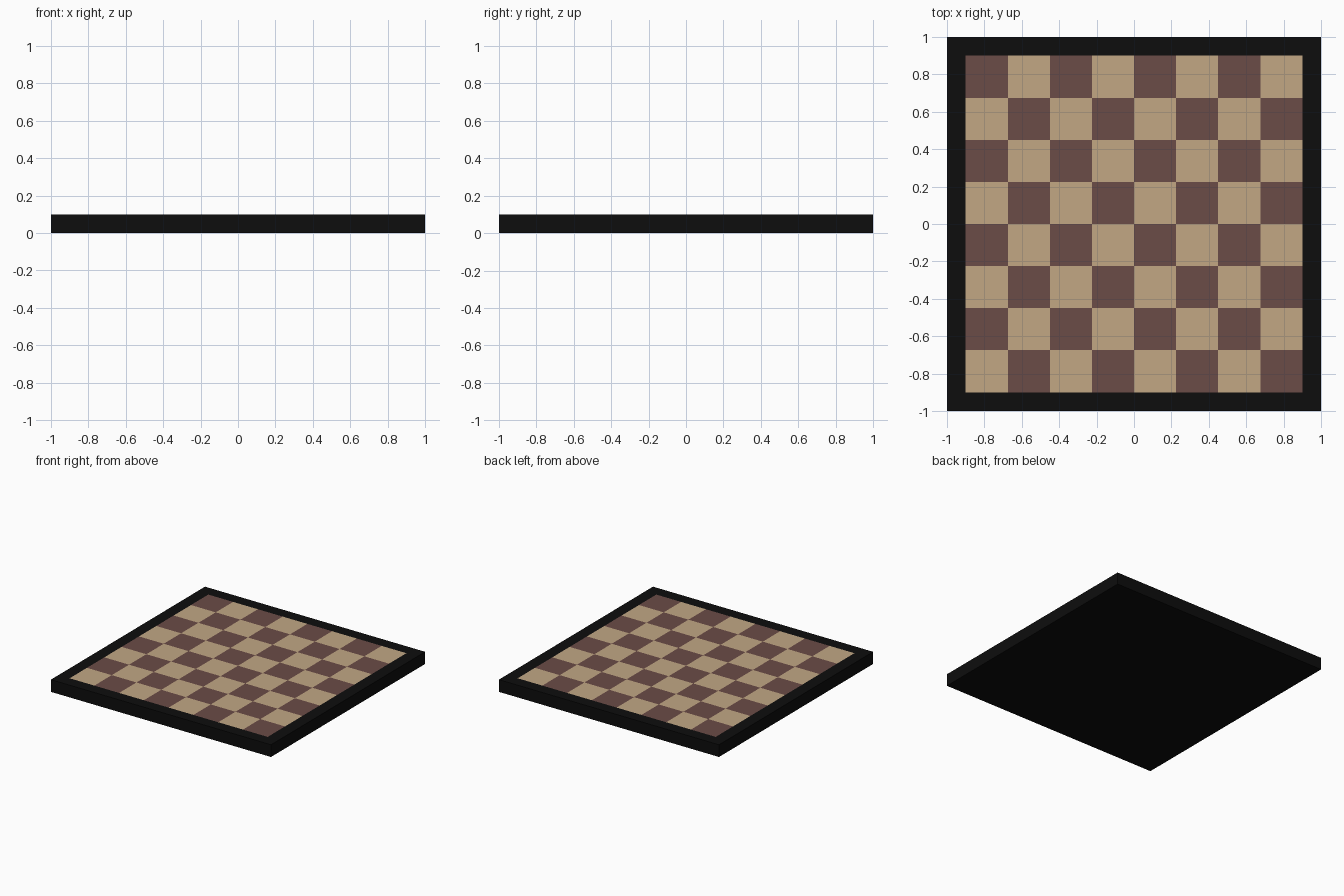
import bpy, bmesh, math

if "Cube" in bpy.data.objects:
    bpy.data.objects.remove(bpy.data.objects["Cube"])

HALF, THICK, BORDER, N = 1.0, 0.1, 0.1, 8


def material(name, rgb):
    m = bpy.data.materials.new(name)
    m.diffuse_color = (*rgb, 1)
    m.use_nodes = True
    m.node_tree.nodes["Principled BSDF"].inputs["Base Color"].default_value = m.diffuse_color
    return m


def make_object(name, bm, mats):
    mesh = bpy.data.meshes.new(name)
    bm.to_mesh(mesh)
    bm.free()
    for m in mats:
        mesh.materials.append(m)
    obj = bpy.data.objects.new(name, mesh)
    bpy.context.collection.objects.link(obj)
    return obj


black = material("black", (0.004, 0.004, 0.004))
tan = material("tan wood", (0.539, 0.386, 0.231))
brown = material("dark brown wood", (0.147, 0.072, 0.063))

# Black base slab with a border, open in the middle of the top
bm = bmesh.new()
bmesh.ops.create_cube(bm, size=1)
bmesh.ops.scale(bm, vec=(2 * HALF, 2 * HALF, THICK), verts=bm.verts)
bmesh.ops.translate(bm, vec=(0, 0, THICK / 2), verts=bm.verts)
bm.normal_update()
top = next(f for f in bm.faces if f.normal.z > 0.9)
bmesh.ops.inset_region(bm, faces=[top], thickness=BORDER, use_even_offset=True)
bmesh.ops.delete(bm, geom=[top], context='FACES_ONLY')
make_object("board_frame", bm, [black])

# Checkered squares, flush with the border
inner = HALF - BORDER
cell = 2 * inner / N
bm = bmesh.new()
bmesh.ops.create_grid(bm, x_segments=N, y_segments=N, size=inner)
bmesh.ops.translate(bm, vec=(0, 0, THICK), verts=bm.verts)
for f in bm.faces:
    c = f.calc_center_median()
    col = math.floor((c.x + inner) / cell)
    row = math.floor((c.y + inner) / cell)
    f.material_index = (col + row) % 2
make_object("checkered_squares", bm, [tan, brown])
